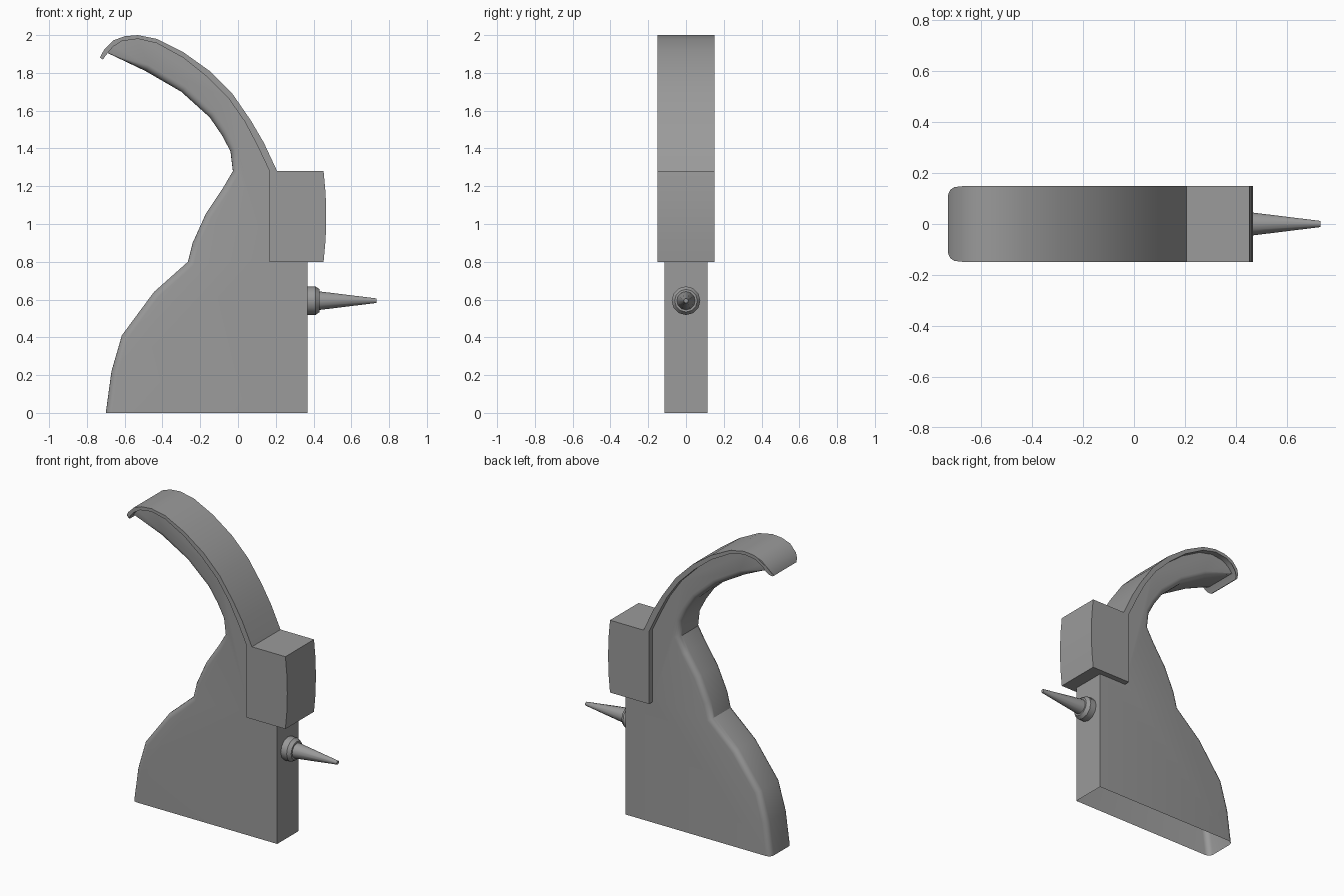
import bpy, bmesh, math
from mathutils import Vector

if "Cube" in bpy.data.objects:
    bpy.data.objects.remove(bpy.data.objects["Cube"])

grey = bpy.data.materials.new("dark_grey")
grey.diffuse_color = (.325, .325, .325, 1)
grey.use_nodes = True
grey.node_tree.nodes["Principled BSDF"].inputs["Base Color"].default_value = grey.diffuse_color


def finish(bm, name, angle=32):
    bmesh.ops.recalc_face_normals(bm, faces=bm.faces)
    mesh = bpy.data.meshes.new(name)
    bm.to_mesh(mesh)
    bm.free()
    mesh.materials.append(grey)
    ob = bpy.data.objects.new(name, mesh)
    bpy.context.collection.objects.link(ob)
    bpy.ops.object.select_all(action='DESELECT')
    ob.select_set(True)
    bpy.context.view_layer.objects.active = ob
    bpy.ops.object.shade_smooth_by_angle(angle=math.radians(angle))
    return ob


def loft(rings, skip=None):
    """Skin a row of equal point rings and cap both ends; one side can stay open."""
    bm = bmesh.new()
    vs = [[bm.verts.new(p) for p in ring] for ring in rings]
    n = len(vs[0])
    for p, q in zip(vs, vs[1:]):
        for i in range(n):
            if i != skip:
                j = (i + 1) % n
                bm.faces.new((p[j], p[i], q[i], q[j]))
    bm.faces.new(vs[0])
    bm.faces.new(vs[-1][::-1])
    return bm


# Curved cover strip that runs down into the front block, narrowing at its tip
inner = [(-.715, 1.87), (-.706, 1.884), (-.69, 1.905), (-.66, 1.94), (-.615, 1.968),
         (-.53, 1.98), (-.43, 1.957), (-.29, 1.88), (-.165, 1.78),
         (-.05, 1.665), (.037, 1.54), (.105, 1.41), (.167, 1.28)]
outer = [(-.73, 1.88), (-.722, 1.9), (-.705, 1.928), (-.66, 1.972), (-.6, 1.994),
         (-.53, 2.0), (-.43, 1.98), (-.29, 1.91), (-.15, 1.81),
         (-.03, 1.69), (.07, 1.545), (.137, 1.43), (.207, 1.28)]
block = [(.453, 1.28), (.464, 1.16), (.467, 1.04), (.464, .92), (.453, .80), (.167, .80)]
tip = [.115, .134, .145] + [.15] * 10
pts = outer + block + inner[::-1]
widths = tip + [.15] * len(block) + tip[::-1]
finish(loft([[(x, s * w, z) for (x, z), w in zip(pts, widths)] for s in (-1, 1)]),
       "cover_and_block")

# Body with a rounded back edge and an open underside
back = [(-.70, 0), (-.67, .22), (-.615, .41), (-.445, .64), (-.265, .80),
        (-.24, .90), (-.17, 1.055), (-.08, 1.19), (-.027, 1.28),
        (-.04, 1.385), (-.085, 1.47), (-.15, 1.565), (-.30, 1.70),
        (-.49, 1.81)]
profile = [Vector(p) for p in back + inner[2:] + [(.167, .82), (.367, .82), (.367, 0)]]


def inset(d):
    """Profile with its back curve moved inwards by d."""
    out = [p.copy() for p in profile]
    out[0].x += d
    for i in range(1, len(back)):
        t = ((profile[i + 1] - profile[i]).normalized()
             + (profile[i] - profile[i - 1]).normalized()).normalized()
        out[i] += d * Vector((t.y, -t.x))
    return out


r, steps = .035, 4
half = [(r * (1 - math.cos(k * math.pi / 2 / steps)),
         .113 - r + r * math.sin(k * math.pi / 2 / steps)) for k in range(steps + 1)]
sections = [(d, -y) for d, y in half[::-1]] + half
finish(loft([[(p.x, y, p.y) for p in inset(d)] for d, y in sections],
            skip=len(profile) - 1), "body")

# Nozzle: collar, chamfer and long taper turned around the x axis
sides = 12
turns = [2 * math.pi * k / sides for k in range(sides)]
finish(loft([[(x, rad * math.sin(a), .594 + rad * math.cos(a)) for a in turns]
             for x, rad in [(.36, .076), (.41, .076), (.432, .06), (.432, .049), (.733, .012)]]),
       "nozzle")
